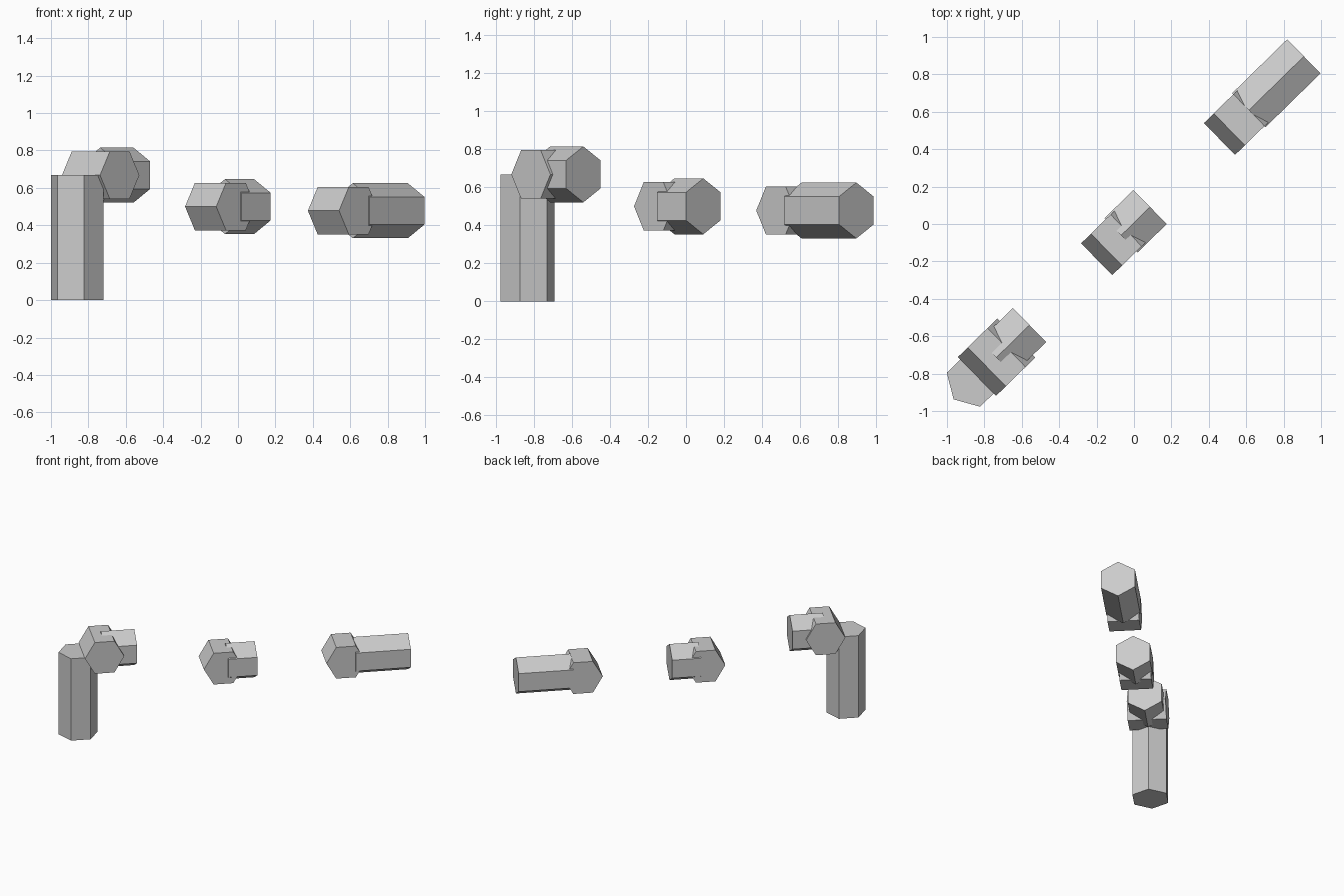
import bpy, bmesh, math
from mathutils import Vector, Matrix

if "Cube" in bpy.data.objects:
    bpy.data.objects.remove(bpy.data.objects["Cube"])

R = 0.147                                   # corner radius of every hex bar
TURN = Matrix.Rotation(math.radians(44.4), 3, 'Z')
OFF = 0.005                                 # sideways offset of the whole row
X, Y, Z = Vector((1, 0, 0)), Vector((0, 1, 0)), Vector((0, 0, 1))


def hex_bar(name, start, end, corner):
    """Hexagonal bar from start to end, one corner pointing along 'corner'."""
    start, end = Vector(start), Vector(end)
    side = (end - start).normalized().cross(corner)
    ring = [R * (math.cos(k * math.pi / 3) * corner + math.sin(k * math.pi / 3) * side)
            for k in range(6)]
    bm = bmesh.new()
    low = [bm.verts.new(TURN @ (start + p)) for p in ring]
    high = [bm.verts.new(TURN @ (end + p)) for p in ring]
    bm.faces.new(low)
    bm.faces.new(high)
    for k in range(6):
        n = (k + 1) % 6
        bm.faces.new((low[k], low[n], high[n], high[k]))
    bmesh.ops.recalc_face_normals(bm, faces=bm.faces)
    mesh = bpy.data.meshes.new(name)
    bm.to_mesh(mesh)
    bm.free()
    bpy.context.collection.objects.link(bpy.data.objects.new(name, mesh))


# each joint: cross bar centre, its half length, long bar start and end, height
joints = {
    "post": (-1.023, 0.1455, -1.026, -0.777, 0.668),
    "middle": (-0.1275, 0.119, -0.092, 0.125, 0.5),
    "end": (0.7915, 0.119, 0.864, 1.276, 0.478),
}
for name, (cx, half, b0, b1, z) in joints.items():
    # cross bar lies flat across the row, long bar runs along it
    hex_bar(name + "_cross_bar", (cx, OFF - half, z), (cx, OFF + half, z), X)
    hex_bar(name + "_long_bar", (b0, OFF, z), (b1, OFF, z), Z)

# upright leg under the first joint
hex_bar("upright_post", (-1.198, OFF, 0), (-1.198, OFF, 0.668), X)
